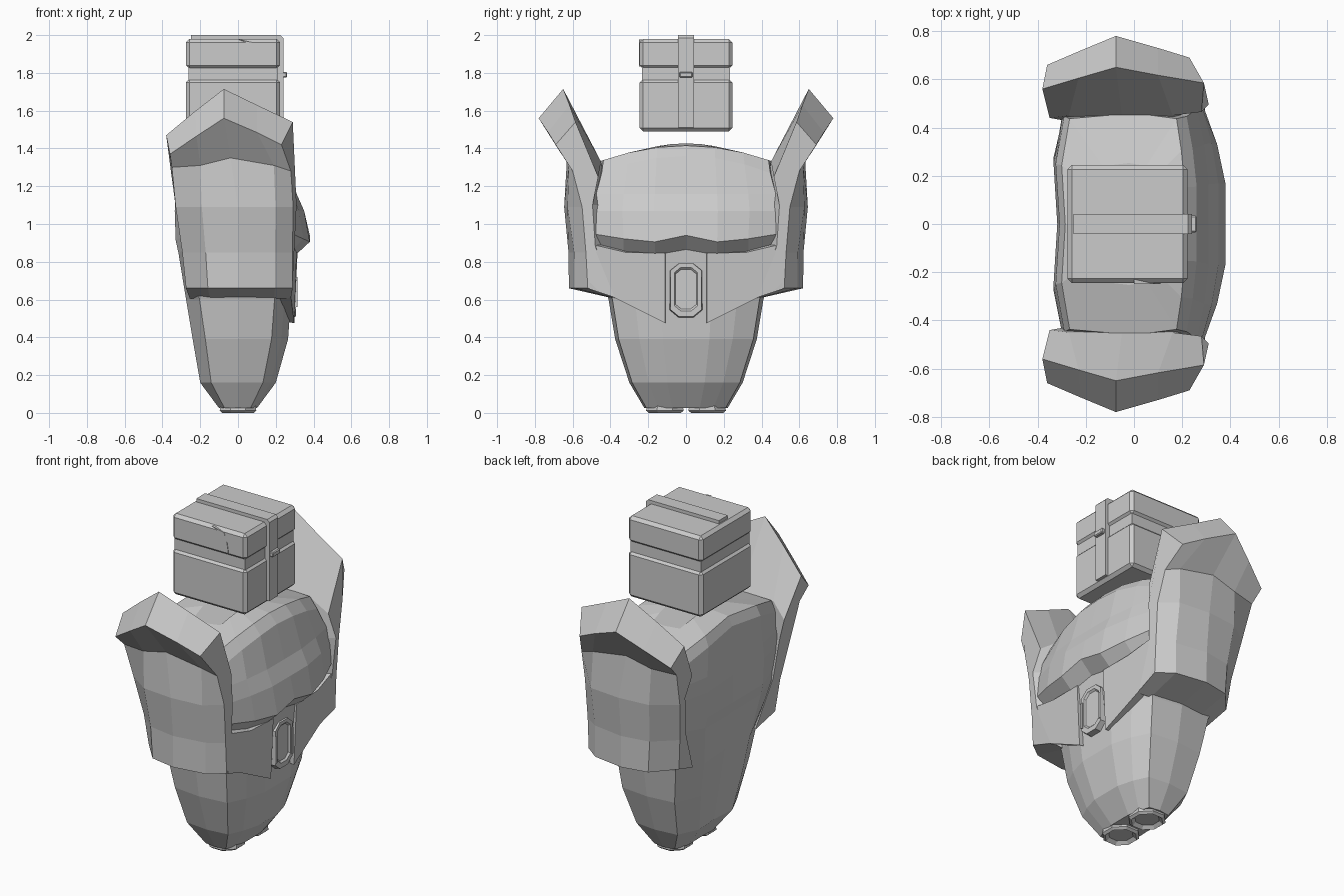
import bpy, bmesh, math

if "Cube" in bpy.data.objects:
    bpy.data.objects.remove(bpy.data.objects["Cube"])


def make(name, verts, faces):
    me = bpy.data.meshes.new(name)
    me.from_pydata(verts, [], faces)
    bm = bmesh.new()
    bm.from_mesh(me)
    bmesh.ops.recalc_face_normals(bm, faces=bm.faces)
    bm.to_mesh(me)
    bm.free()
    ob = bpy.data.objects.new(name, me)
    bpy.context.collection.objects.link(ob)
    return ob


def loft(name, rings, closed_rows=False, closed_ring=True):
    """Skin rings of equal point count; cap or close the ends."""
    n, m = len(rings[0]), len(rings)
    v = [p for r in rings for p in r]
    f = []
    for i in range(m if closed_rows else m - 1):
        for j in range(n if closed_ring else n - 1):
            a, b = i * n, ((i + 1) % m) * n
            k = (j + 1) % n
            f.append((a + j, a + k, b + k, b + j))
    if closed_ring:
        f += [tuple(range(n)), tuple((m - 1) * n + j for j in range(n))]
    else:
        f += [tuple(i * n for i in range(m)), tuple(i * n + n - 1 for i in range(m))]
    return make(name, v, f)


def mirror_y(ob):
    mod = ob.modifiers.new("mirror", 'MIRROR')
    mod.use_axis = (False, True, False)
    mod.use_clip = True


def box(name, x, y, z, bevel=0):
    v = [(a, b, c) for c in z for b in y for a in x]
    ob = make(name, v, [(0, 1, 3, 2), (4, 5, 7, 6), (0, 1, 5, 4),
                        (2, 3, 7, 6), (0, 2, 6, 4), (1, 3, 7, 5)])
    if bevel:
        mod = ob.modifiers.new("bevel", 'BEVEL')
        mod.width, mod.segments = bevel, 1
    return ob


# Body: faceted loft from the feet to the domed top; it faces +x
def section(z, xb, xf, w, corner, dome=0.0, arch=0.0):
    half = [(xf, 0), (xf, .33 * w), (xf * (.6 + .4 * corner), .66 * w),
            (xf * corner, .95 * w), (0, w), (xb * (corner + .05), .95 * w),
            (xb, .53 * w), (xb * .95, 0)]
    ring = half + [(x, -y) for x, y in half[-2:0:-1]]
    pts = [(x, y, z + dome * (1 - (y / w) ** 2)) for x, y in ring]
    pts[0] = (pts[0][0], 0, pts[0][2] + arch)      # brow arches over the nose
    return pts


body = [section(*r) for r in (
    (.025, -.10, .10, .22, .66), (.16, -.20, .20, .30, .66), (.39, -.24, .265, .375, .67),
    (.60, -.275, .28, .41, .69), (.885, -.315, .305, .50, .80, -.055, .035),
    (.95, -.33, .38, .50, .77, -.05, .04),
    (1.07, -.335, .35, .51, .80), (1.16, -.33, .31, .50, .84),
    (1.26, -.325, .26, .47, .84, .10), (1.33, -.30, .21, .46, .84, .085))]
body.append([(x * .4 - .02, y * .55, 1.427 - .06 * (y * .55 / .3) ** 2) for x, y, z in body[-1]])
loft("body", body)


# Flared shoulder guards: five columns along x, rows running around the shell
def row(x0, x1, y_end0, y_mid, y_end1, z, round_off=.01):
    xs = (x0, x0 * .58, 0, x1 * .68, x1)
    y_in = y_mid - round_off
    return [(x, y, z) for x, y in zip(xs, (y_end0, y_in, y_mid, y_in, y_end1))]


valley = [(-.35, .59, 1.30), (-.20, .62, 1.31), (-.04, .63, 1.35), (.19, .62, 1.31), (.28, .60, 1.28)]
outer_rim = [(-.36, .66, 1.37), (-.22, .72, 1.465), (-.075, .78, 1.56), (.10, .73, 1.485), (.23, .69, 1.42)]
tip_rim = [(-.38, .56, 1.47), (-.23, .605, 1.595), (-.075, .65, 1.715), (.10, .617, 1.63), (.29, .585, 1.54)]
inner_base = [(-.35, .44, 1.24), (-.27, .45, 1.33), (-.05, .45, 1.33), (.16, .45, 1.33), (.28, .465, 1.25)]
mirror_y(loft("shoulder_guard", [
    row(-.255, .28, .30, .38, .36, .605),
    row(-.275, .288, .46, .62, .52, .66, .03),
    row(-.295, .288, .48, .622, .53, .85, .03),
    row(-.33, .292, .53, .645, .55, 1.09, .018),
    valley, outer_rim, tip_rim, inner_base,
    row(-.31, .31, .45, .42, .495, 1.10),
    row(-.29, .295, .42, .40, .48, .88)], closed_rows=True, closed_ring=False))

# Cheek plates under the brow, tapering to a point near the centre
front = [(.315, .11, .845), (.31, .32, .85), (.29, .49, .89), (.289, .52, .85),
         (.289, .51, .655), (.28, .39, .615), (.298, .11, .475)]
back = [(.18, y * .85 + .012, z + .02) for x, y, z in front]
mirror_y(loft("cheek_plate", [front, back]))


# Nose: long octagonal boss with a sunken centre, and a slim rail each side
def octagon(x, w, z0, z1):
    k = w * .45
    return [(x, -k, z0), (x, k, z0), (x, w, z0 + k), (x, w, z1 - k),
            (x, k, z1), (x, -k, z1), (x, -w, z1 - k), (x, -w, z0 + k)]


loft("nose_boss", [octagon(.24, .09, .50, .80), octagon(.308, .083, .51, .79),
                   octagon(.308, .062, .54, .77), octagon(.298, .055, .55, .76)])
mirror_y(box("nose_rail", (.26, .314), (.07, .083), (.56, .72)))


# Feet: two shallow hollow octagonal sockets
def foot_ring(z, rx, ry):
    return [(rx * math.cos(a), .112 + ry * math.sin(a), z)
            for a in (math.pi / 8 + i * math.pi / 4 for i in range(8))]


mirror_y(loft("foot_socket", [foot_ring(.05, .10, .10), foot_ring(.012, .105, .108),
                              foot_ring(0, .09, .092), foot_ring(.018, .07, .07)]))

# Floating box: base, recessed seam, lid
bx, by = (-.275, .222), (-.245, .245)
box("box_base", bx, by, (1.49, 1.768), .018)
box("box_seam", (-.262, .21), (-.232, .232), (1.74, 1.85))
box("box_lid", bx, by, (1.822, 1.98), .018)

# Thin crack-shaped chip on the lid's face
chip = [(.0, 1.978), (.08, 1.96), (.11, 1.835), (.10, 1.90), (.07, 1.95)]
loft("lid_chip", [[(x, y, z) for x, z in chip] for y in (-.248, -.225)])

# Strap over the lid and down the face, with a latch
strap = [(-.25, 1.97), (-.25, 2.0), (.225, 2.0), (.24, 1.985), (.24, 1.51), (.20, 1.51), (.20, 1.97)]
loft("box_strap", [[(x, y, z) for x, z in strap] for y in (-.042, .042)])
box("strap_latch", (.21, .26), (-.035, .035), (1.775, 1.805), .005)
